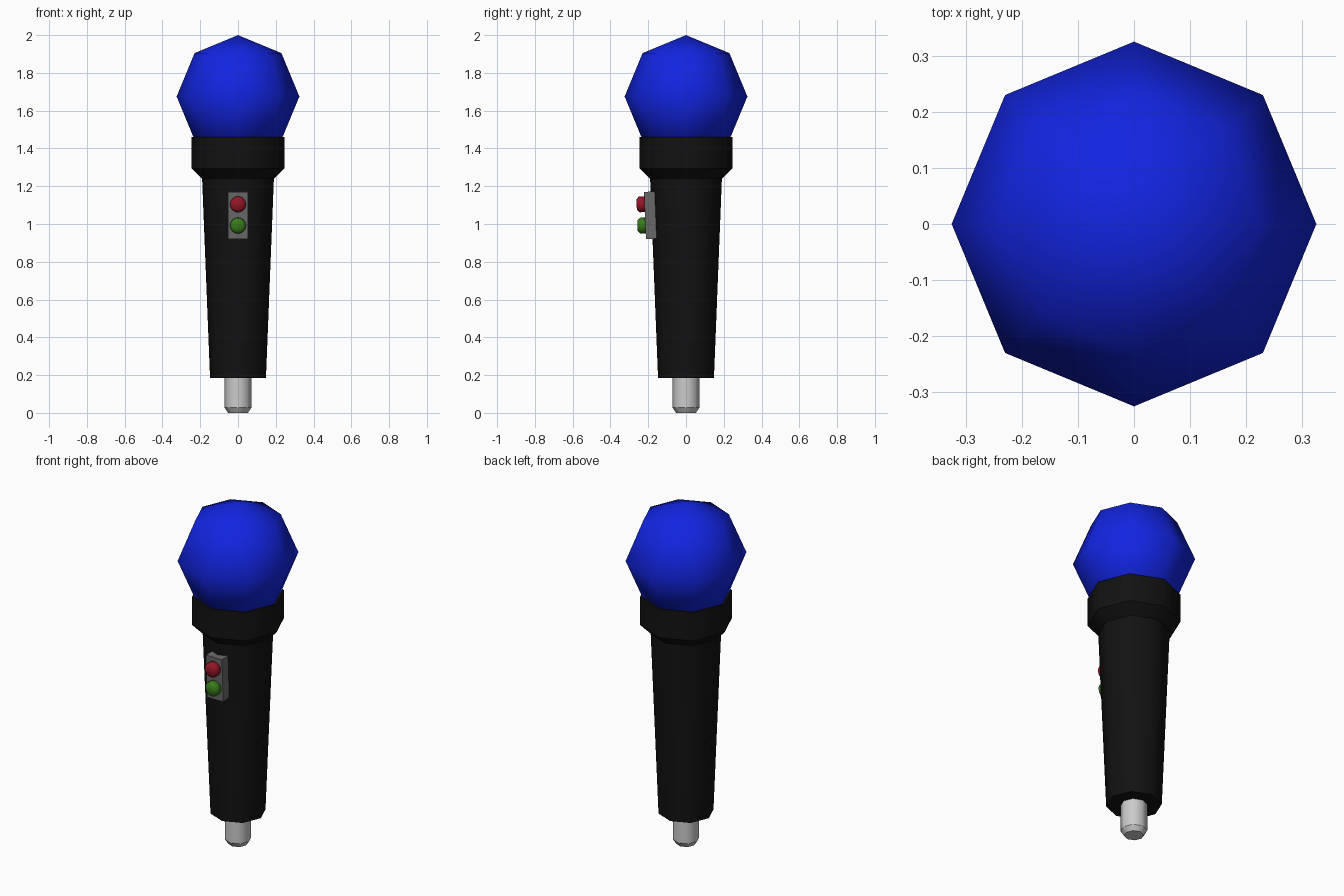
import bpy, bmesh, math
from mathutils import Matrix, Vector

if "Cube" in bpy.data.objects:
    bpy.data.objects.remove(bpy.data.objects["Cube"])

TILT = math.atan2(0.19 - 0.148, 1.24 - 0.185)  # slope of the tapered handle


def material(name, color):
    m = bpy.data.materials.new(name)
    m.diffuse_color = (*color, 1)
    m.use_nodes = True
    m.node_tree.nodes["Principled BSDF"].inputs["Base Color"].default_value = m.diffuse_color
    return m


def finish(bm, name, mat=None, matrix=Matrix()):
    bmesh.ops.recalc_face_normals(bm, faces=bm.faces)
    bm.transform(matrix)
    mesh = bpy.data.meshes.new(name)
    bm.to_mesh(mesh)
    bm.free()
    if mat:
        mesh.materials.append(mat)
    ob = bpy.data.objects.new(name, mesh)
    bpy.context.collection.objects.link(ob)
    return ob


def lathe(name, profile, sides, mat=None, matrix=Matrix()):
    """Closed turned solid: smooth around, sharp along every ring."""
    bm = bmesh.new()
    rings = []
    for r, z in profile:
        rings.append([bm.verts.new((r * math.cos(a), r * math.sin(a), z))
                      for a in (2 * math.pi * i / sides for i in range(sides))])
    for low, high in zip(rings, rings[1:]):
        for i in range(sides):
            j = (i + 1) % sides
            bm.faces.new((low[i], low[j], high[j], high[i])).smooth = True
    for ring in (rings[0], rings[-1]):
        bm.faces.new(ring)
    for ring in rings:
        for i in range(sides):
            bm.edges.get((ring[i], ring[(i + 1) % sides])).smooth = False
    return finish(bm, name, mat, matrix)


black = material("black", (0.006, 0.006, 0.006))
blue = material("blue", (0.006, 0.018, 0.75))
grey = material("dark_grey", (0.14, 0.14, 0.14))
red = material("red", (0.3, 0.008, 0.02))
green = material("green", (0.04, 0.2, 0.01))

# Metal plug at the base
lathe("plug", [(0.052, 0), (0.071, 0.028), (0.071, 0.20)], 8)

# Tapered handle with flared collar
lathe("handle", [(0.148, 0.185), (0.19, 1.24), (0.247, 1.295), (0.247, 1.46)], 8, black)

# Low-poly ball head
bm = bmesh.new()
bmesh.ops.create_uvsphere(bm, u_segments=8, v_segments=4, radius=0.325)
for f in bm.faces:
    f.smooth = True
finish(bm, "head", blue, Matrix.Translation((0, 0, 1.675)))

# Switch plate, leaning with the handle
lean = Matrix.Translation((0, -0.217, 1.045)) @ Matrix.Rotation(TILT, 4, 'X')
bm = bmesh.new()
bmesh.ops.create_cube(bm, size=1)
bmesh.ops.scale(bm, vec=Vector((0.104, 0.07, 0.25)), verts=bm.verts)
finish(bm, "switch_plate", grey, lean @ Matrix.Translation((0, 0.035, 0)))

# Two push buttons
for name, z, mat in (("red_button", 0.06, red), ("green_button", -0.053, green)):
    place = lean @ Matrix.Translation((0, 0, z)) @ Matrix.Rotation(math.pi / 2, 4, 'X')
    button = lathe(name, [(0.042, -0.01), (0.042, 0.028), (0.028, 0.042)], 16, mat, place)
    for e in button.data.edges:
        e.use_edge_sharp = False
    for p in button.data.polygons:
        p.use_smooth = True
